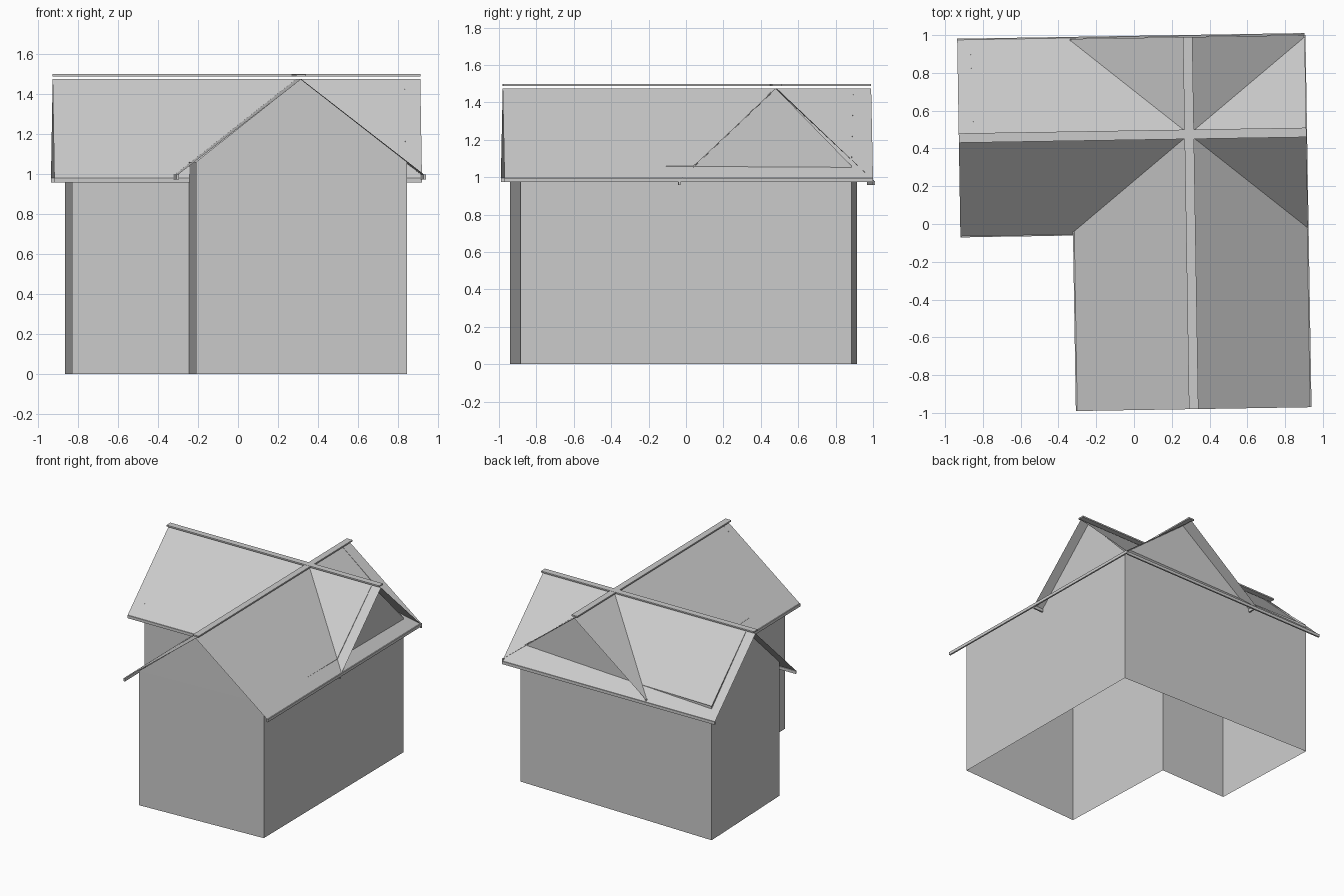
import bpy
from mathutils import Matrix, Vector

if "Cube" in bpy.data.objects:
    bpy.data.objects.remove(bpy.data.objects["Cube"])

TURN = Matrix.Rotation(0.0163, 4, 'Z')   # roof sits slightly turned
WALL_TOP = 1.06
APEX = 1.475
RIDGE_X, RIDGE_Y = 0.30, 0.47            # ridge positions in the roof frame


def make(name, verts, faces, turn=False):
    mesh = bpy.data.meshes.new(name)
    mesh.from_pydata([TURN @ Vector(v) if turn else v for v in verts], [], faces)
    mesh.update()
    obj = bpy.data.objects.new(name, mesh)
    bpy.context.collection.objects.link(obj)
    return obj


def box(name, x0, x1, y0, y1, z0, z1):
    verts = [(x, y, z) for z in (z0, z1) for x, y in ((x0, y0), (x1, y0), (x1, y1), (x0, y1))]
    faces = [(3, 2, 1, 0), (4, 5, 6, 7)] + [(i, (i + 1) % 4, (i + 1) % 4 + 4, i + 4) for i in range(4)]
    return make(name, verts, faces, True)


# L-shaped shell of walls, open below
plan = [(0.845, -0.885), (0.83, 0.885), (-0.865, 0.915),
        (-0.83, 0.02), (-0.245, 0.035), (-0.21, -0.94)]
n = len(plan)
make("walls", [(x, y, z) for z in (0, WALL_TOP) for x, y in plan],
     [(i, (i + 1) % n, (i + 1) % n + n, i + n) for i in range(n)])

# Gable triangles closing the four roof ends
gables = {
    "front_gable": ((-0.21, -0.94), (0.845, -0.885), (0.313, -0.912)),
    "back_gable": ((0.83, 0.885), (-0.245, 0.904), (0.288, 0.895)),
    "right_gable": ((0.838, 0.04), (0.83, 0.885), (0.834, 0.48)),
    "left_gable": ((-0.865, 0.915), (-0.83, 0.02), (-0.848, 0.46)),
}
for name, (a, b, top) in gables.items():
    make(name, [(*a, WALL_TOP), (*b, WALL_TOP), (*top, APEX)], [(0, 1, 2)])

# Thin sloping roof sheets with eave strips, two per wing
for s, side in ((-1, "low"), (1, "high")):
    y = RIDGE_Y + s * 0.52
    make("long_wing_roof_" + side,
         [(-0.92, y, 0.98), (0.92, y, 0.98), (0.92, RIDGE_Y, APEX), (-0.92, RIDGE_Y, APEX)],
         [(0, 1, 2, 3) if s < 0 else (3, 2, 1, 0)], True)
    box("long_wing_eave_" + side, -0.92, 0.92, y - 0.006, y + 0.006, 0.957, 0.98)

    x = RIDGE_X + s * 0.618
    make("front_wing_roof_" + side,
         [(x, -0.985, 0.995), (x, 0.985, 0.995), (RIDGE_X, 0.985, APEX), (RIDGE_X, -0.985, APEX)],
         [(3, 2, 1, 0) if s < 0 else (0, 1, 2, 3)], True)
    box("front_wing_eave_" + side, x - 0.006, x + 0.006, -0.985, 0.985, 0.973, 0.996)

# Flat ridge caps
box("long_wing_ridge_cap", -0.92, 0.92, RIDGE_Y - 0.025, RIDGE_Y + 0.025, 1.488, 1.499)
box("front_wing_ridge_cap", RIDGE_X - 0.025, RIDGE_X + 0.025, -0.985, 0.985, 1.487, 1.498)
